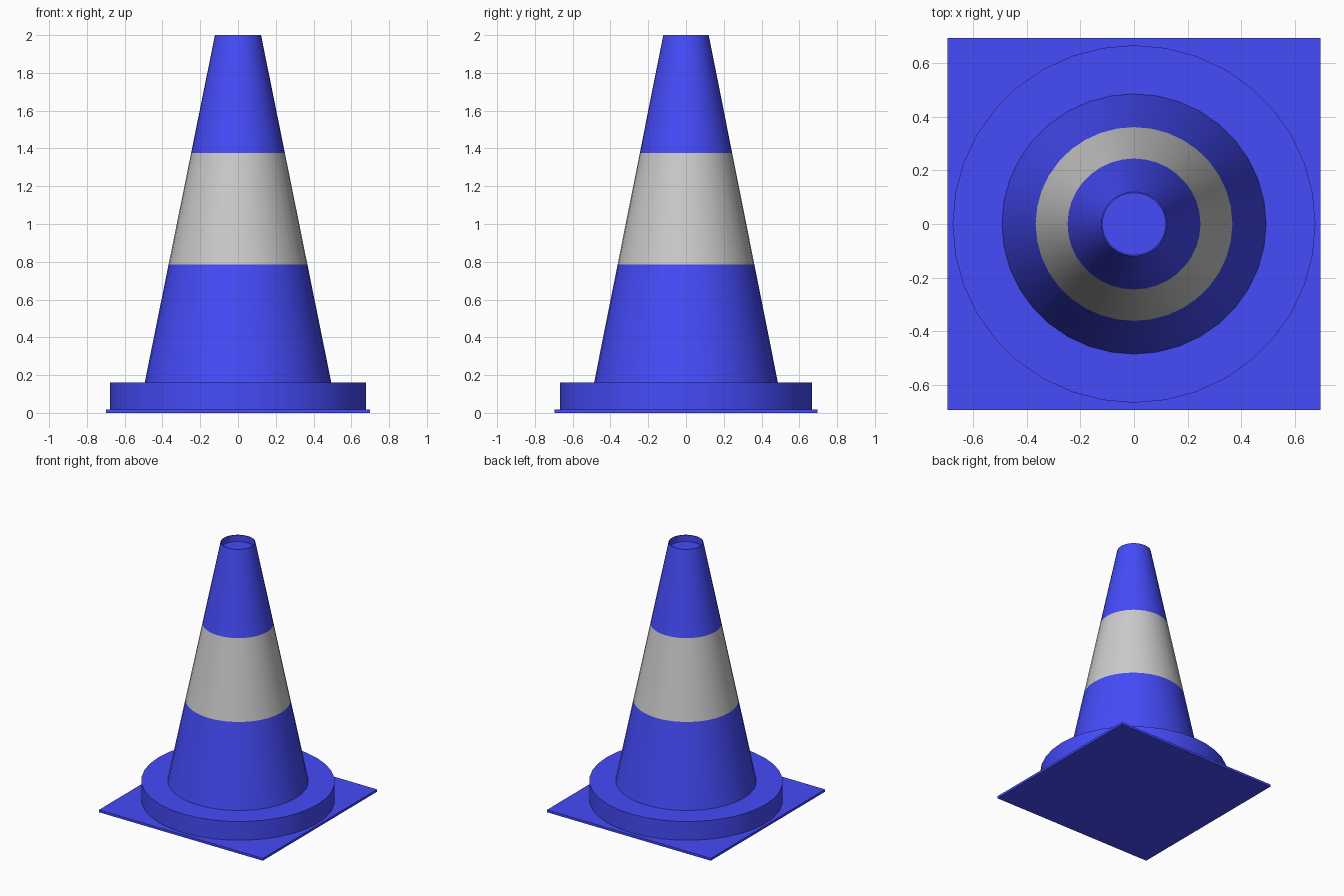
import bpy, bmesh, math

if "Cube" in bpy.data.objects:
    bpy.data.objects.remove(bpy.data.objects["Cube"])

SIDES = 36
Y_SCALE = 0.985

blue = bpy.data.materials.new("blue_plastic")
blue.diffuse_color = (0.06, 0.07, 0.95, 1)
blue.use_nodes = True
blue.node_tree.nodes["Principled BSDF"].inputs["Base Color"].default_value = blue.diffuse_color


def finish(name, bm, mat, smooth=True):
    bmesh.ops.recalc_face_normals(bm, faces=bm.faces)
    mesh = bpy.data.meshes.new(name)
    bm.to_mesh(mesh)
    bm.free()
    obj = bpy.data.objects.new(name, mesh)
    bpy.context.collection.objects.link(obj)
    if mat:
        mesh.materials.append(mat)
    if smooth:
        bpy.ops.object.select_all(action='DESELECT')
        obj.select_set(True)
        bpy.context.view_layer.objects.active = obj
        bpy.ops.object.shade_smooth_by_angle(angle=math.radians(30))
    return obj


def lathe(name, profile, mat, cap_end=False):
    """Revolve (radius, height) points around z."""
    bm = bmesh.new()
    rings = []
    for r, z in profile:
        rings.append([bm.verts.new((r * math.cos(a), r * Y_SCALE * math.sin(a), z))
                      for a in (2 * math.pi * i / SIDES for i in range(SIDES))])
    for lo, hi in zip(rings, rings[1:]):
        for i in range(SIDES):
            j = (i + 1) % SIDES
            bm.faces.new((lo[i], lo[j], hi[j], hi[i]))
    if cap_end:
        bm.faces.new(rings[-1])
    return finish(name, bm, mat)


def cone_radius(z):
    return 0.494 + (0.122 - 0.494) * (z - 0.16) / 1.84


# Thin square foot
bm = bmesh.new()
bmesh.ops.create_cube(bm, size=1)
bmesh.ops.scale(bm, vec=(1.395, 1.39, 0.018), verts=bm.verts)
bmesh.ops.translate(bm, vec=(0, 0, 0.009), verts=bm.verts)
finish("square_foot", bm, blue, smooth=False)

# Round base flange, meeting the cone
lathe("round_base", [(0.678, 0.018), (0.678, 0.162), (cone_radius(0.162), 0.162)], blue)

# Cone body in three bands; the top band ends in a shallow recess
lathe("lower_cone", [(cone_radius(z), z) for z in (0.162, 0.785)], blue)
lathe("reflective_band", [(cone_radius(z), z) for z in (0.785, 1.375)], None)
lathe("upper_cone", [(cone_radius(1.375), 1.375), (0.122, 2.0),
                     (0.117, 2.0), (0.117, 1.95)], blue, cap_end=True)
